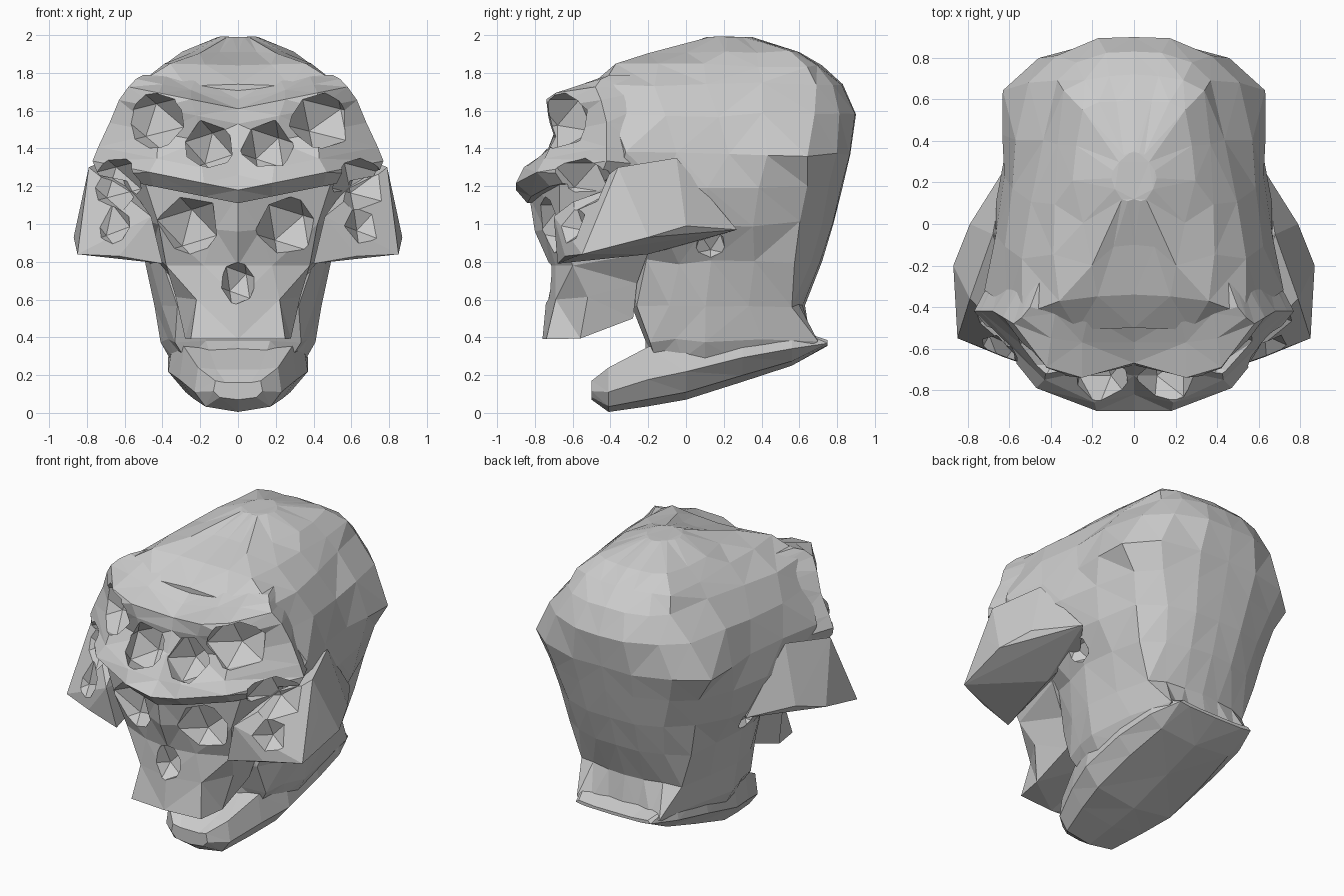
import bpy, bmesh, random
from mathutils import Vector, Matrix

if "Cube" in bpy.data.objects:
    bpy.data.objects.remove(bpy.data.objects["Cube"])

random.seed(4)


def finish(name, bm):
    bmesh.ops.recalc_face_normals(bm, faces=bm.faces)
    bmesh.ops.triangulate(bm, faces=bm.faces, quad_method='SHORT_EDGE')
    me = bpy.data.meshes.new(name)
    bm.to_mesh(me)
    bm.free()
    ob = bpy.data.objects.new(name, me)
    bpy.context.scene.collection.objects.link(ob)
    return ob


def loft(name, halves, jitter=0.0):
    """Skin half outlines (first and last point on x = 0), mirrored in x."""
    bm = bmesh.new()
    rings = []
    for half in halves:
        pts = [Vector(p) for p in half]
        for p in pts[1:-1]:
            k = jitter * min(1, p.x * 2.5)
            p += Vector([random.uniform(-k, k) for _ in range(3)])
        pts += [Vector((-p.x, p.y, p.z)) for p in reversed(pts[1:-1])]
        rings.append([bm.verts.new(p) for p in pts])
    n = len(rings[0])
    for a, b in zip(rings, rings[1:]):
        for i in range(n):
            bm.faces.new((a[i], a[(i + 1) % n], b[(i + 1) % n], b[i]))
    bm.faces.new(rings[0])
    bm.faces.new(rings[-1])
    return finish(name, bm)


def hull(name, pts):
    bm = bmesh.new()
    for p in pts:
        bm.verts.new(p)
    bmesh.ops.convex_hull(bm, input=bm.verts)
    loose = [v for v in bm.verts if not v.link_faces]
    bmesh.ops.delete(bm, geom=loose, context='VERTS')
    return finish(name, bm)


def carve(ob, pits):
    """Cut faceted hollows; each pit is (centre, radii)."""
    for c, r in pits:
        bm = bmesh.new()
        turn = 0.3 if c[0] >= 0 else -0.3
        bmesh.ops.create_icosphere(
            bm, subdivisions=1, radius=1.0,
            matrix=Matrix.Translation(c) @ Matrix.Diagonal((*r, 1)) @ Matrix.Rotation(turn, 4, 'Y'))
        cutter = finish('pit_cutter', bm)
        cutter.hide_render = True
        mod = ob.modifiers.new('pit', 'BOOLEAN')
        mod.operation, mod.solver, mod.object = 'DIFFERENCE', 'EXACT', cutter
        deps = bpy.context.evaluated_depsgraph_get()
        me = bpy.data.meshes.new_from_object(ob.evaluated_get(deps))
        ob.modifiers.clear()
        ob.data = me
        bpy.data.objects.remove(cutter)


def both(c, r):
    return [((s * c[0], c[1], c[2]), r) for s in (1, -1)]


# cranium and neck: z, front y, front corner, side, rear corner, back y
cranium_rows = [
    (.28, -.20, .28, -.15, .36, .10, .28, .50, .56),
    (.38, -.20, .33, -.19, .40, .10, .29, .70, .66),
    (.57, -.28, .32, -.26, .45, .10, .36, .55, .63),
    (.80, -.30, .40, -.22, .50, .12, .43, .58, .72),
    (1.0, -.40, .55, -.38, .62, .12, .49, .61, .78),
    (1.2, -.50, .66, -.36, .67, .12, .55, .63, .83),
    (1.37, -.50, .71, -.33, .62, .22, .62, .63, .87),
    (1.58, -.50, .62, -.40, .60, .16, .50, .67, .90),
    (1.74, -.50, .55, -.44, .50, .10, .38, .69, .83),
    (1.84, -.34, .36, -.37, .39, .10, .33, .65, .72),
    (1.91, -.10, .20, -.20, .29, .20, .24, .55, .60),
    (1.99, .12, .06, .12, .11, .22, .07, .30, .35),
]
halves = []
for z, f, x1, y1, x2, y2, x3, y3, b in cranium_rows:
    halves.append([(0, f, z), (x1 * .5, f - .01, z), (x1, y1, z),
                   ((x1 + x2) / 2 + .005, (y1 + y2) / 2, z), (x2, y2, z),
                   ((x2 + x3) / 2 + .01, (y2 + y3) / 2, z), (x3, y3, z),
                   (x3 * .72, y3 * .35 + b * .65, z), (x3 * .35, b - .01, z), (0, b, z)])
cranium = loft('cranium', halves, .014)
carve(cranium, both((.58, .13, .88), (.12, .10, .10)))

# upper mask on the forehead: rise towards the temples, then half outline
mask_rows = [
    (1.11, .20, -.84, .18, -.82, .45, -.72, .74, -.45),
    (1.18, .20, -.90, .18, -.90, .47, -.79, .77, -.42),
    (1.26, .20, -.82, .19, -.86, .43, -.75, .74, -.42),
    (1.40, .20, -.73, .20, -.70, .42, -.68, .68, -.42),
    (1.53, .20, -.68, .22, -.73, .43, -.72, .63, -.45),
    (1.61, .20, -.67, .25, -.74, .42, -.69, .58, -.48),
    (1.66, .20, -.57, .25, -.57, .40, -.55, .54, -.45),
    (1.76, .06, -.42, .22, -.44, .38, -.43, .50, -.40),
]
halves = []
for z, rise, f, x1, y1, x2, y2, x3, y3 in mask_rows:
    flat = [(0, f), (x1, y1), (x2, y2), (x3, y3), (x3 * .85, -.2), (0, -.2)]
    halves.append([(x, y, z + rise * x) for x, y in flat])
mask = loft('upper_mask', halves)
outer_pits = both((.67, -.59, 1.22), (.19, .22, .16))
carve(mask, both((.46, -.68, 1.55), (.21, .22, .17))
      + both((.155, -.73, 1.40), (.15, .19, .16)) + outer_pits)

# lower face and upper jaw, underside rising to the rear
jaw_rows = [
    (.39, -.76, .25, -.74, .28, -.56, .28, -.28),
    (.60, -.74, .22, -.69, .33, -.52, .33, -.26),
    (.78, -.72, .18, -.69, .38, -.60, .46, -.20),
    (.96, -.80, .12, -.75, .42, -.67, .62, -.20),
    (1.15, -.83, .20, -.78, .50, -.67, .70, -.20),
]
halves = []
for z, f, x1, y1, x2, y2, x3, y3 in jaw_rows:
    rise = max(0, z - .78) * .5
    flat = [(0, f), (x1, y1), (x2, y2), (x3, y3), (0, y3)]
    halves.append([(x, y, z + x * rise + max(0, y + .57) * .5 * (1.15 - z)) for x, y in flat])
upper_jaw = loft('upper_jaw', halves)
carve(upper_jaw, both((.27, -.78, .98), (.19, .23, .19))
      + [((0, -.76, .69), (.11, .15, .13))] + outer_pits)

# flared cheekbones
for s, side in ((1, 'right'), (-1, 'left')):
    cheek = hull('cheekbone_' + side, [(s * x, y, z) for x, y, z in (
        (.40, -.68, .79), (.46, -.70, 1.04), (.63, -.64, .83), (.85, -.55, .84),
        (.87, -.20, .93), (.79, .0, .99), (.83, -.36, 1.07), (.79, -.36, 1.30),
        (.68, -.05, 1.35), (.62, .27, .97), (.5, -.2, .84), (.5, .1, .92))])
    carve(cheek, outer_pits + both((.68, -.68, 1.02), (.13, .17, .16)))

# lower jaw: sections along y with half width, bottom and top
jaw_sections = [
    (-.50, .13, .07, .17), (-.41, .23, .005, .24), (-.20, .31, .035, .35),
    (.0, .37, .07, .40), (.30, .37, .165, .45), (.56, .34, .25, .45), (.75, .27, .355, .385)]
halves = []
for y, w, b, t in jaw_sections:
    halves.append([(0, y, b), (w * .75, y, b + (t - b) * .12), (w, y, b + (t - b) * .45),
                   (w * .92, y, t), (w * .5, y, t - .01), (0, y, t - .01)])
loft('lower_jaw', halves)
